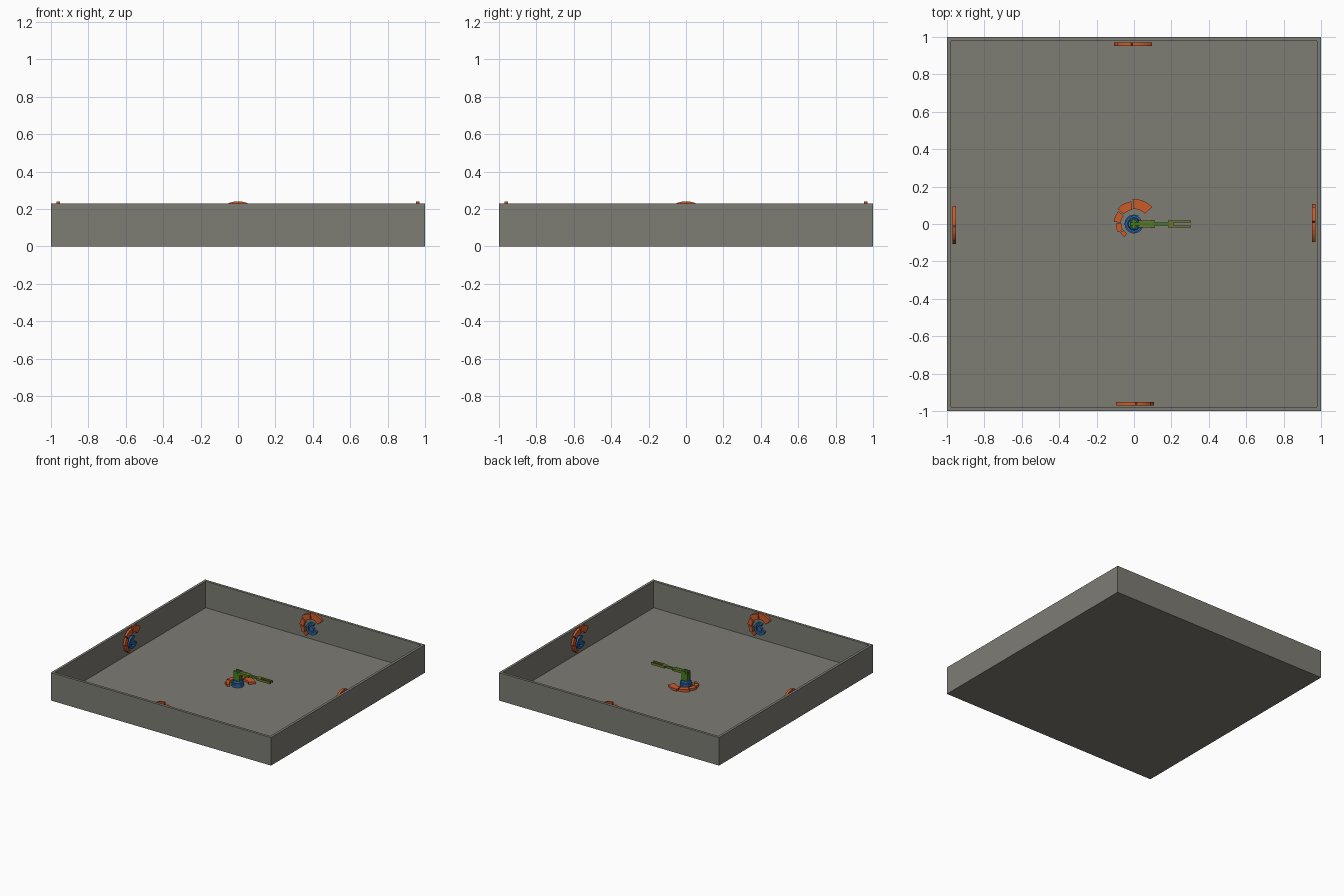
import bpy, bmesh, math
from mathutils import Matrix, Vector

if "Cube" in bpy.data.objects:
    bpy.data.objects.remove(bpy.data.objects["Cube"])


def material(name, color):
    m = bpy.data.materials.new(name)
    m.diffuse_color = (*color, 1)
    m.use_nodes = True
    m.node_tree.nodes["Principled BSDF"].inputs["Base Color"].default_value = m.diffuse_color
    return m


GREY = material("warm grey", (0.205, 0.2, 0.175))
ORANGE = material("orange", (0.6, 0.105, 0.022))
BLUE = material("blue", (0.025, 0.13, 0.36))
GREEN = material("green", (0.06, 0.2, 0.015))
OLIVE = material("olive", (0.16, 0.18, 0.025))

FLOOR = 0.012
WALL = 0.97      # inner wall face
T = 0.018        # raised ornament thickness


def finish(name, bm, mat, matrix=Matrix()):
    bmesh.ops.recalc_face_normals(bm, faces=bm.faces)
    me = bpy.data.meshes.new(name)
    bm.to_mesh(me)
    bm.free()
    me.materials.append(mat)
    ob = bpy.data.objects.new(name, me)
    ob.matrix_world = matrix
    bpy.context.collection.objects.link(ob)
    return ob


def box(name, lo, hi, mat):
    bm = bmesh.new()
    lo, hi = Vector(lo), Vector(hi)
    bmesh.ops.create_cube(bm, size=1)
    for v in bm.verts:
        v.co = Vector([(lo[i] + hi[i]) / 2 + v.co[i] * (hi[i] - lo[i]) for i in range(3)])
    return finish(name, bm, mat)


def cylinder(name, r, depth, centre, mat, axis="Z", r2=None):
    bm = bmesh.new()
    bmesh.ops.create_cone(bm, cap_ends=True, segments=32, radius1=r,
                          radius2=r if r2 is None else r2, depth=depth)
    rot = Matrix.Rotation(math.pi / 2, 4, "X") if axis == "Y" else Matrix()
    ob = finish(name, bm, mat, Matrix.Translation(centre) @ rot)
    for p in ob.data.polygons:
        p.use_smooth = len(p.vertices) == 4
    for e in ob.data.edges:
        a, b = (ob.data.vertices[i].co.z for i in e.vertices)
        e.use_edge_sharp = abs(a - b) < 1e-6
    return ob


def arc_plate(name, r0, r1, a0, a1, mat, matrix):
    """Ring sector between two radii and two angles in degrees."""
    n = max(3, int((a1 - a0) / 8))
    angles = [math.radians(a0 + (a1 - a0) * i / n) for i in range(n + 1)]
    bm = bmesh.new()
    rows = [[bm.verts.new((r * math.cos(a), r * math.sin(a), z))
             for r, z in ((r0, 0), (r1, 0), (r1, T), (r0, T))] for a in angles]
    for a, b in zip(rows, rows[1:]):
        for k in range(4):
            j = (k + 1) % 4
            bm.faces.new((a[k], a[j], b[j], b[k]))
    bm.faces.new(rows[0])
    bm.faces.new(rows[-1][::-1])
    return finish(name, bm, mat, matrix)


# Open tray: inset the top face and sink it to floor level
bm = bmesh.new()
bmesh.ops.create_cube(bm, size=1, matrix=Matrix.Translation((0, 0, 0.115)) @ Matrix.Diagonal((2, 2, 0.23, 1)))
bm.faces.ensure_lookup_table()
top = max(bm.faces, key=lambda f: f.calc_center_median().z)
bmesh.ops.inset_region(bm, faces=[top], thickness=1 - WALL)
sunk = bmesh.ops.extrude_face_region(bm, geom=[top])
bmesh.ops.translate(bm, verts=[g for g in sunk["geom"] if isinstance(g, bmesh.types.BMVert)],
                    vec=(0, 0, FLOOR - 0.23))
if top.is_valid:
    bmesh.ops.delete(bm, geom=[top], context="FACES_ONLY")
finish("tray", bm, GREY)

# Tapering arc ornament: inner radius, outer radius, start and end angle
SEGMENTS = [(0.08, 0.133, 43, 93), (0.076, 0.121, 97, 137), (0.071, 0.108, 141, 174),
            (0.067, 0.097, 178, 207), (0.063, 0.086, 211, 234)]


def ornament(place, matrix):
    for i, (r0, r1, a0, a1) in enumerate(SEGMENTS):
        arc_plate(f"{place}_arc_{i + 1}", r0, r1, a0, a1, ORANGE, matrix)
    arc_plate(f"{place}_blue_ring", 0.032, 0.05, 60, 345, BLUE, matrix)
    arc_plate(f"{place}_blue_hub", 0.0005, 0.021, 0, 359.9, BLUE, matrix)


ornament("floor", Matrix.Translation((0, 0, FLOOR)))
upright = Matrix.Translation((0, WALL, 0.108)) @ Matrix.Rotation(math.pi / 2, 4, "X")
for i, side in enumerate(("back", "left", "front", "right")):
    ornament(f"{side}_wall", Matrix.Rotation(i * math.pi / 2, 4, "Z") @ upright)

# Arm base and turntable
cylinder("arm_base", 0.045, 0.03, (0, 0, FLOOR + 0.015), BLUE)
cylinder("turntable", 0.034, 0.014, (0, 0, FLOOR + 0.037), BLUE, r2=0.03)

# Shoulder tower with two cheeks and a pivot
box("tower_core", (-0.022, -0.012, 0.05), (0.022, 0.012, 0.095), GREEN)
for s, side in ((-1, "front"), (1, "back")):
    y = sorted((s * 0.012, s * 0.02))
    box(f"{side}_tower_cheek", (-0.026, y[0], 0.05), (0.026, y[1], 0.132), GREEN)
    # Fork plates of upper link and gripper fingers
    y = sorted((s * 0.009, s * 0.0195))
    box(f"{side}_link_plate", (0.026, y[0], 0.108), (0.11, y[1], 0.126), OLIVE)
    box(f"{side}_finger", (0.205, y[0], 0.107), (0.305, y[1], 0.125), OLIVE)
cylinder("shoulder_pivot", 0.012, 0.046, (0, 0, 0.117), GREEN, axis="Y")

# Forearm and gripper palm
box("forearm", (-0.022, -0.009, 0.109), (0.19, 0.009, 0.125), GREEN)
cylinder("elbow_pivot", 0.009, 0.042, (0.1, 0, 0.117), GREEN, axis="Y")
box("gripper_palm", (0.182, -0.0195, 0.107), (0.21, 0.0195, 0.125), OLIVE)
